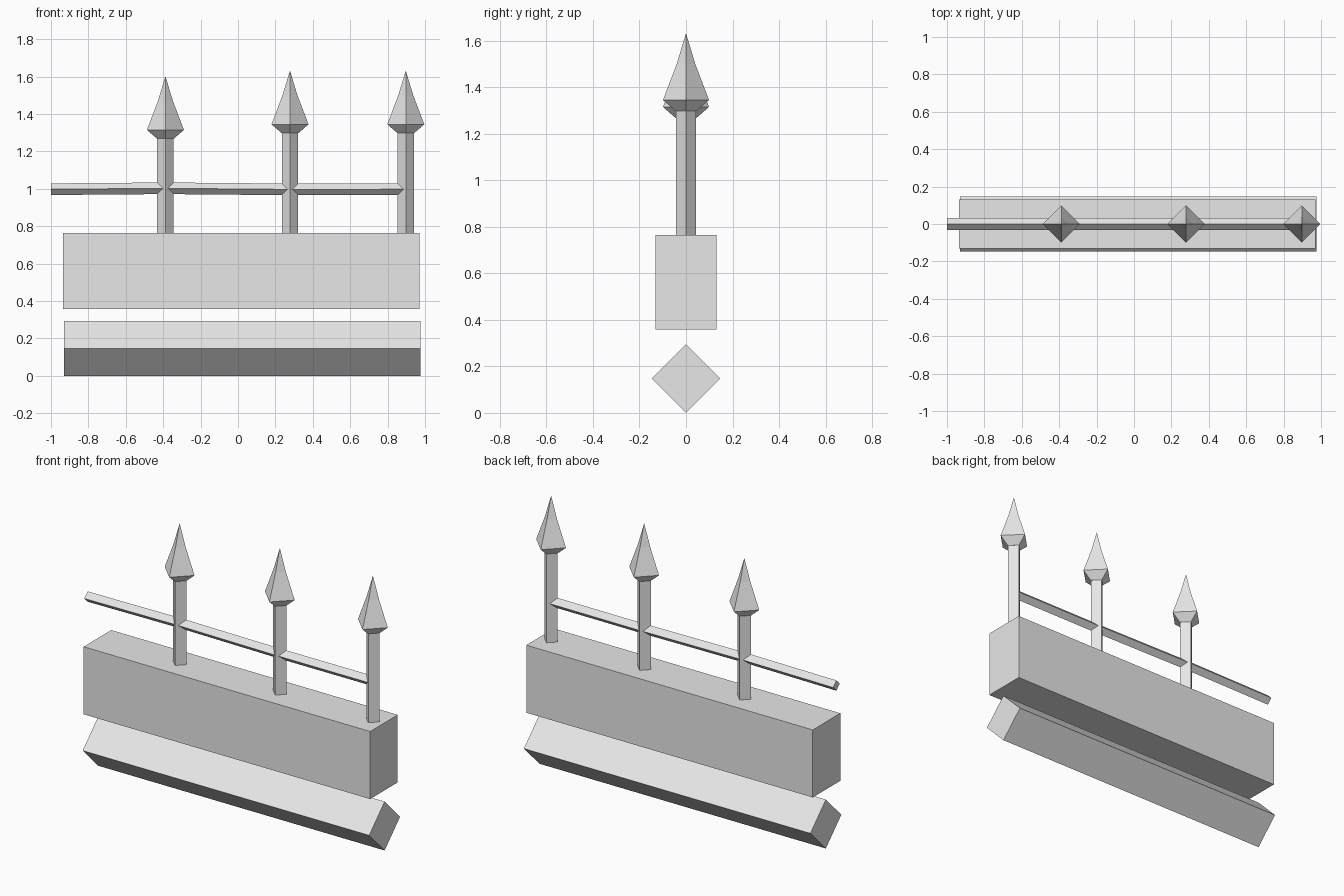
import bpy, bmesh, math
from mathutils import Vector

cube = bpy.data.objects.get("Cube")
if cube:
    bpy.data.objects.remove(cube, do_unlink=True)

grey = bpy.data.materials.new("light_grey")
grey.use_nodes = True
colour = (0.8, 0.8, 0.8, 1)
grey.diffuse_color = colour
bsdf = next(n for n in grey.node_tree.nodes if n.type == 'BSDF_PRINCIPLED')
bsdf.inputs["Base Color"].default_value = colour


def finish(name, bm):
    bmesh.ops.recalc_face_normals(bm, faces=bm.faces[:])
    mesh = bpy.data.meshes.new(name)
    bm.to_mesh(mesh)
    bm.free()
    mesh.materials.append(grey)
    obj = bpy.data.objects.new(name, mesh)
    bpy.context.collection.objects.link(obj)
    return obj


def loft(name, rings):
    """Skin a list of four-point rings and close both ends."""
    bm = bmesh.new()
    loops = [[bm.verts.new(p) for p in ring] for ring in rings]
    for a, b in zip(loops, loops[1:]):
        for i in range(4):
            j = (i + 1) % 4
            bm.faces.new((a[i], a[j], b[j], b[i]))
    bm.faces.new(loops[0])
    bm.faces.new(loops[-1])
    bmesh.ops.remove_doubles(bm, verts=bm.verts[:], dist=0.0001)
    return finish(name, bm)


def diamond_x(x, z, r):
    """Diamond section across the x axis."""
    return [Vector((x, r * math.cos(k * math.pi / 2), z + r * math.sin(k * math.pi / 2)))
            for k in range(4)]


def diamond_z(x, z, r):
    """Diamond section across the z axis."""
    return [Vector((x + r * math.cos(k * math.pi / 2), r * math.sin(k * math.pi / 2), z))
            for k in range(4)]


# Base beam standing on its edge
loft("base_beam", [diamond_x(x, 0.147, 0.147) for x in (-0.93, 0.975)])

# Wall block floating above the beam
bm = bmesh.new()
bmesh.ops.create_cube(bm, size=1)
for v in bm.verts:
    v.co = Vector((0.018 + v.co.x * 1.905, v.co.y * 0.262, 0.561 + v.co.z * 0.406))
finish("wall_block", bm)

# Posts with spear heads
posts = (("left", 0.897, 0), ("middle", 0.278, 0), ("right", -0.388, -0.03))
head_profile = ((1.298, 0.045), (1.345, 0.099), (1.5, 0.04), (1.629, 0.001))
for side, x, drop in posts:
    loft(side + "_post", [diamond_z(x, 0.764, 0.044), diamond_z(x, 1.31 + drop, 0.044)])
    loft(side + "_spear_head", [diamond_z(x, z + drop, r) for z, r in head_profile])

# Thin rail threaded through the posts
rail_path = ((-1.0, 0.998), (-0.388, 1.003), (0.278, 0.997), (0.89, 0.998))
loft("rail", [diamond_x(x, z, 0.031) for x, z in rail_path])
